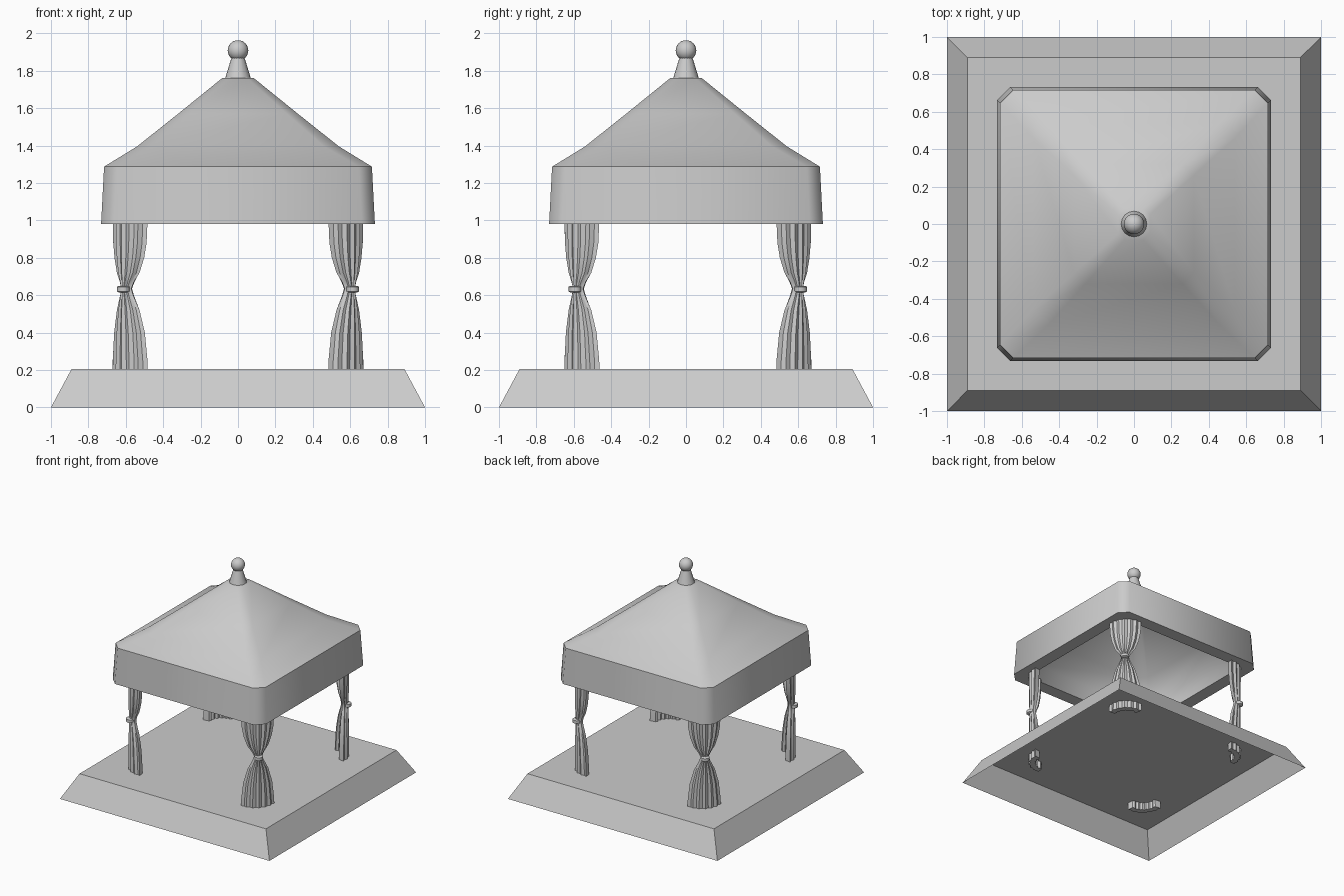
import bpy, bmesh, math
from mathutils import Vector

cube = bpy.data.objects.get("Cube")
if cube:
    bpy.data.objects.remove(cube, do_unlink=True)

GREY = (0.6, 0.6, 0.6, 1.0)
stone = bpy.data.materials.new("plain_grey")
stone.use_nodes = True
stone.diffuse_color = GREY
stone.node_tree.nodes["Principled BSDF"].inputs["Base Color"].default_value = GREY


def loft(name, rings, angle=50, cap_start=False, cap_end=False):
    """Skin a list of equal-length point rings into one object."""
    bm = bmesh.new()
    loops = [[bm.verts.new(p) for p in ring] for ring in rings]
    for low, high in zip(loops, loops[1:]):
        n = len(low)
        for i in range(n):
            j = (i + 1) % n
            bm.faces.new((low[i], low[j], high[j], high[i]))
    if cap_start:
        bm.faces.new(loops[0][::-1])
    if cap_end:
        bm.faces.new(loops[-1])
    bmesh.ops.recalc_face_normals(bm, faces=bm.faces)
    mesh = bpy.data.meshes.new(name)
    bm.to_mesh(mesh)
    bm.free()
    mesh.materials.append(stone)
    obj = bpy.data.objects.new(name, mesh)
    bpy.context.collection.objects.link(obj)
    bpy.ops.object.select_all(action='DESELECT')
    obj.select_set(True)
    bpy.context.view_layer.objects.active = obj
    bpy.ops.object.shade_smooth_by_angle(angle=math.radians(angle))
    return obj


def square(h, z):
    return [(h, h, z), (-h, h, z), (-h, -h, z), (h, -h, z)]


def octagon(h, c, z):
    """Square of half width h with corners cut by c."""
    k = h - c
    return [(h, k, z), (k, h, z), (-k, h, z), (-h, k, z),
            (-h, -k, z), (-k, -h, z), (k, -h, z), (h, -k, z)]


def circle(r, z, n=16):
    return [(r * math.cos(math.tau * i / n), r * math.sin(math.tau * i / n), z)
            for i in range(n)]


# Open-bottomed sloping platform
loft("platform", [square(1.0, 0), square(0.89, 0.205)], angle=30, cap_end=True)

# Canopy: inner ceiling, bottom rim, valance and curved roof in one shell
canopy = [(0.05, 0.02, 1.68), (0.5, 0.08, 1.3), (0.62, 0.06, 1.13),
          (0.62, 0.06, 0.98), (0.732, 0.07, 0.98), (0.716, 0.07, 1.287),
          (0.54, 0.08, 1.395), (0.32, 0.06, 1.57), (0.085, 0.035, 1.76)]
loft("canopy", [octagon(*p) for p in canopy], cap_start=True, cap_end=True)

# Finial: tapered stem and ball
loft("finial_stem", [circle(0.07, 1.755), circle(0.035, 1.87)], cap_end=True)
bpy.ops.mesh.primitive_uv_sphere_add(segments=20, ring_count=12, radius=0.055,
                                     location=(0, 0, 1.908))
ball = bpy.context.object
ball.name = "finial_ball"
ball.data.materials.append(stone)
bpy.ops.object.shade_smooth_by_angle(angle=math.radians(50))


# Curtains: pleated crescents gathered at a tie
TIE = 0.615
FOLDS = 12


def crescent(spread, z, sx, sy, dy):
    """Pleated arc wrapping a corner, shrunk towards the tie point."""
    outer, inner = [], []
    for i in range(FOLDS + 1):
        a = math.radians(-8 + 106 * i / FOLDS)
        pleat = 0.012 * (i % 2)
        for side, r in ((outer, 0.168 - pleat), (inner, 0.118 - pleat)):
            side.append(Vector((0.505 + r * math.cos(a), 0.505 + r * math.sin(a))))
    ring = []
    for p in outer + inner[::-1]:
        d = p - Vector((TIE, TIE))
        across = (d.x - d.y) / 2 * spread
        along = (d.x + d.y) / 2 * (0.4 + 0.6 * spread)
        ring.append((sx * (TIE + along + across), sy * (TIE + along - across) + dy, z))
    return ring


# height and gather amount from hem to rim
drape = [(0.14, 1.0), (0.25, 0.98), (0.4, 0.86), (0.52, 0.62), (0.6, 0.33),
         (0.635, 0.24), (0.67, 0.36), (0.72, 0.62), (0.8, 0.83), (0.88, 0.94),
         (0.99, 0.98)]

for front_back, sy, dy in (("front", -1, 0.02), ("back", 1, 0.0)):
    for side, sx in (("left", 1), ("right", -1)):
        tag = front_back + "_" + side
        loft("curtain_" + tag, [crescent(s, z, sx, sy, dy) for z, s in drape],
             angle=40, cap_start=True, cap_end=True)
        # Tie band around the gathered waist
        band = [(0.026, 0.615), (0.034, 0.62), (0.034, 0.645), (0.026, 0.65)]
        tie = loft("curtain_tie_" + tag, [circle(r, z, 12) for r, z in band],
                   cap_start=True, cap_end=True)
        tie.location = (sx * (TIE - 0.002), sy * (TIE - 0.002) + dy, 0)
